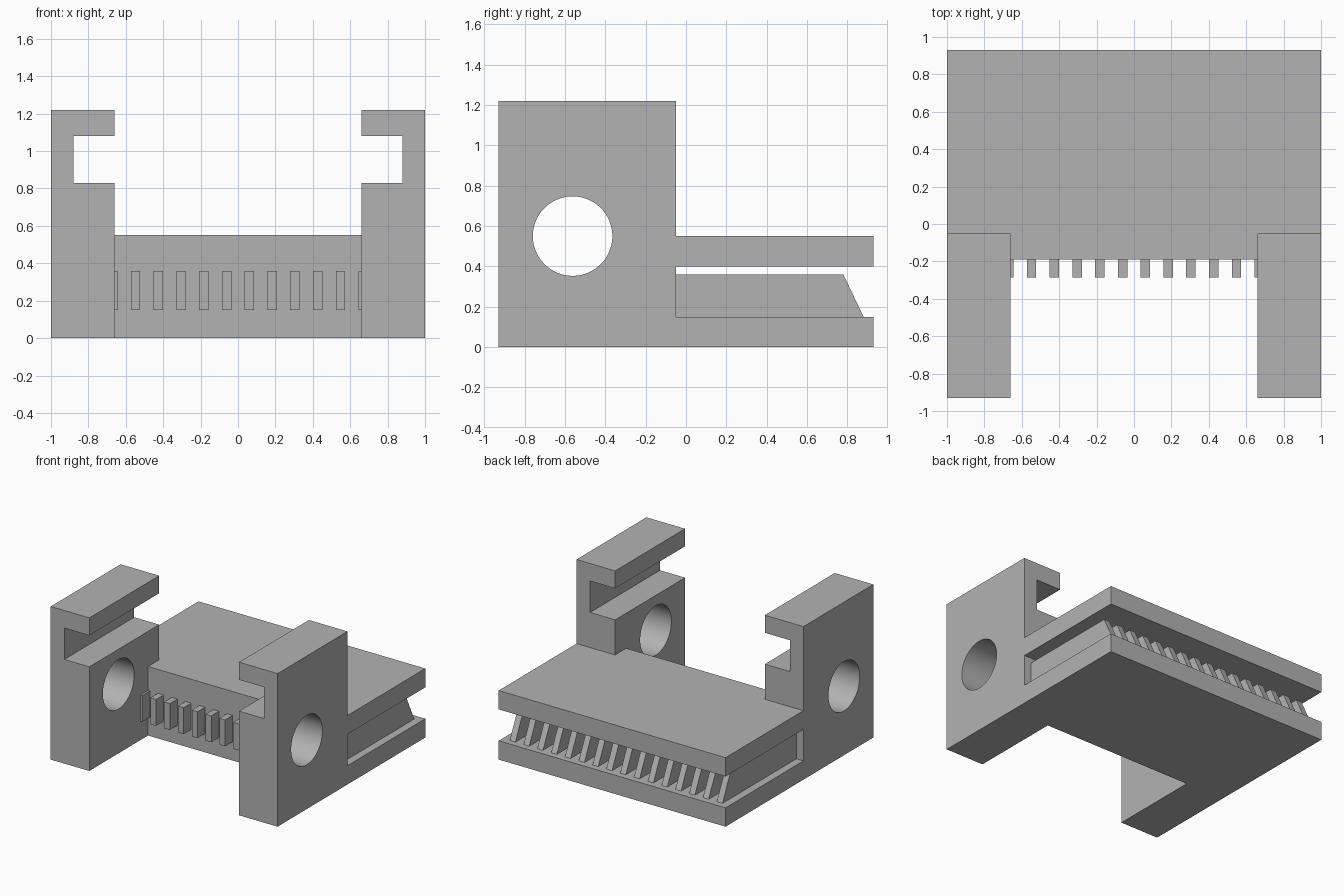
import bpy, bmesh, math
from mathutils import Vector

old = bpy.data.objects.get("Cube")
if old:
    bpy.data.objects.remove(old, do_unlink=True)

grey = bpy.data.materials.new("plain grey")
grey.use_nodes = True
colour = (0.45, 0.45, 0.45, 1)
grey.diffuse_color = colour
grey.node_tree.nodes["Principled BSDF"].inputs["Base Color"].default_value = colour


def extrude(name, points, depth):
    """Solid made by sweeping a flat outline along a vector."""
    bm = bmesh.new()
    face = bm.faces.new([bm.verts.new(p) for p in points])
    swept = bmesh.ops.extrude_face_region(bm, geom=[face])
    verts = [g for g in swept["geom"] if isinstance(g, bmesh.types.BMVert)]
    bmesh.ops.translate(bm, verts=verts, vec=Vector(depth))
    bmesh.ops.recalc_face_normals(bm, faces=bm.faces)
    mesh = bpy.data.meshes.new(name)
    bm.to_mesh(mesh)
    bm.free()
    mesh.materials.append(grey)
    obj = bpy.data.objects.new(name, mesh)
    bpy.context.collection.objects.link(obj)
    return obj


def combine(target, tool, operation):
    """Apply a boolean and discard the tool."""
    mod = target.modifiers.new(operation.lower(), "BOOLEAN")
    mod.operation = operation
    mod.solver = "EXACT"
    mod.object = tool
    bpy.context.view_layer.objects.active = target
    bpy.ops.object.modifier_apply(modifier=mod.name)
    bpy.data.objects.remove(tool, do_unlink=True)


half, inner = 1.0, 0.66
front, step, back = -0.93, -0.05, 0.93
floor_z, fin_z, gap_z, deck_z, top_z = 0.15, 0.36, 0.40, 0.55, 1.22

# Body: two plates joined by a front wall
outline = [(-0.19, 0), (back, 0), (back, floor_z), (step, floor_z),
           (step, gap_z), (back, gap_z), (back, deck_z), (-0.19, deck_z)]
body = extrude("slotted_body", [(-half, y, z) for y, z in outline], (2 * half, 0, 0))

# Side brackets with an inward-opening channel
bracket = [(inner, 0), (half, 0), (half, top_z), (inner, top_z),
           (inner, 1.08), (0.88, 1.08), (0.88, 0.83), (inner, 0.83)]
for side in (-1, 1):
    arm = extrude("bracket", [(side * x, front, z) for x, z in bracket],
                  (0, step - front, 0))
    combine(body, arm, "UNION")

# Round hole through both brackets
bpy.ops.mesh.primitive_cylinder_add(vertices=96, radius=0.197, depth=3,
                                    location=(0, -0.562, 0.55),
                                    rotation=(0, math.pi / 2, 0))
bore = bpy.context.object
bore.data.materials.append(grey)
combine(body, bore, "DIFFERENCE")

# Row of cooling fins with slanted rear ends
pitch, width, count = 0.1217, 0.05, 16
first = -pitch * (count - 1) / 2 - width / 2
fin = [(-0.285, floor_z), (0.88, floor_z), (0.78, fin_z), (-0.285, fin_z)]
fins = extrude("cooling_fins", [(first, y, z) for y, z in fin], (width, 0, 0))
row = fins.modifiers.new("row", "ARRAY")
row.count = count
row.use_relative_offset = False
row.use_constant_offset = True
row.constant_offset_displace = (pitch, 0, 0)

# Smooth bore, crisp edges elsewhere
bpy.ops.object.select_all(action="DESELECT")
body.select_set(True)
bpy.context.view_layer.objects.active = body
bpy.ops.object.shade_smooth_by_angle(angle=math.radians(30))
